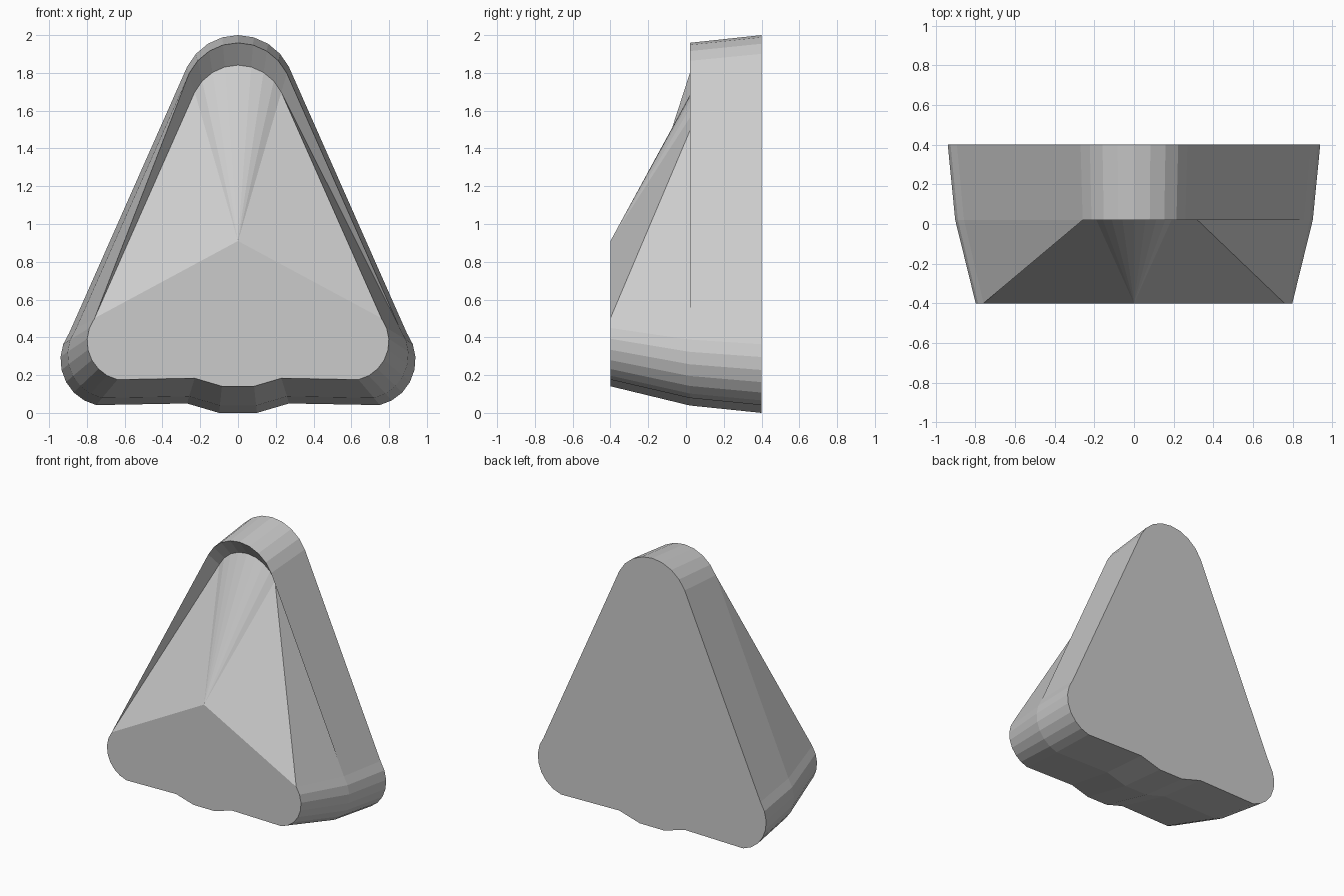
import bpy, bmesh
from math import sin, cos, radians

if "Cube" in bpy.data.objects:
    bpy.data.objects.remove(bpy.data.objects["Cube"])


def arc(cx, cz, r, a0, a1, n):
    return [(cx + r * cos(radians(a0 + (a1 - a0) * i / n)),
             cz + r * sin(radians(a0 + (a1 - a0) * i / n))) for i in range(n + 1)]


# Rounded triangle outline: right foot, crown, left foot, notched base
FOOT, CROWN = 7, 8
right = arc(0.695, 0.28, 0.245, -77, 36, FOOT)
crown = arc(0, 1.70, 0.30, 26, 154, CROWN)
left = [(-x, z) for x, z in reversed(right)]
base = [(-0.27, 0.05), (-0.10, 0.0), (0.10, 0.0), (0.27, 0.05)]
outline = right + crown + left + base
n = len(outline)
r_end = FOOT                 # top of right foot
c_start = FOOT + 1           # right end of crown
c_end = c_start + CROWN      # left end of crown
l_start = c_end + 1          # top of left foot

bm = bmesh.new()


def ring(scale, centre_z, y):
    return [bm.verts.new((x * scale, y, centre_z + (z - centre_z) * scale))
            for x, z in outline]


back = ring(1.0, 1.0, 0.40)
mid = ring(0.96, 0.98, 0.02)
front = ring(0.85, 0.94, -0.40)

# Crown of the front outline is pushed back into a recess
for v in front[c_start:c_end + 1]:
    v.co.y = 0.107

# Side walls; the two twisted long sides get explicit diagonals
bm.faces.new(back)
for i in range(n):
    j = (i + 1) % n
    bm.faces.new((back[i], back[j], mid[j], mid[i]))
    if i == r_end:
        bm.faces.new((mid[i], mid[j], front[j]))
        bm.faces.new((mid[i], front[j], front[i]))
    elif i == c_end:
        bm.faces.new((mid[i], mid[j], front[j]))
        bm.faces.new((mid[i], front[j], front[i]))
    else:
        bm.faces.new((mid[i], mid[j], front[j], front[i]))

# Flat lower front and sloping fan above it
apex = bm.verts.new((0, -0.40, 0.91))
for i in range(r_end, l_start):
    bm.faces.new((front[i], front[i + 1], apex))
bm.faces.new(front[l_start:] + front[:r_end + 1] + [apex])

bmesh.ops.recalc_face_normals(bm, faces=bm.faces[:])
mesh = bpy.data.meshes.new("wedge_body")
bm.to_mesh(mesh)
bm.free()
body = bpy.data.objects.new("wedge_body", mesh)
bpy.context.collection.objects.link(body)
